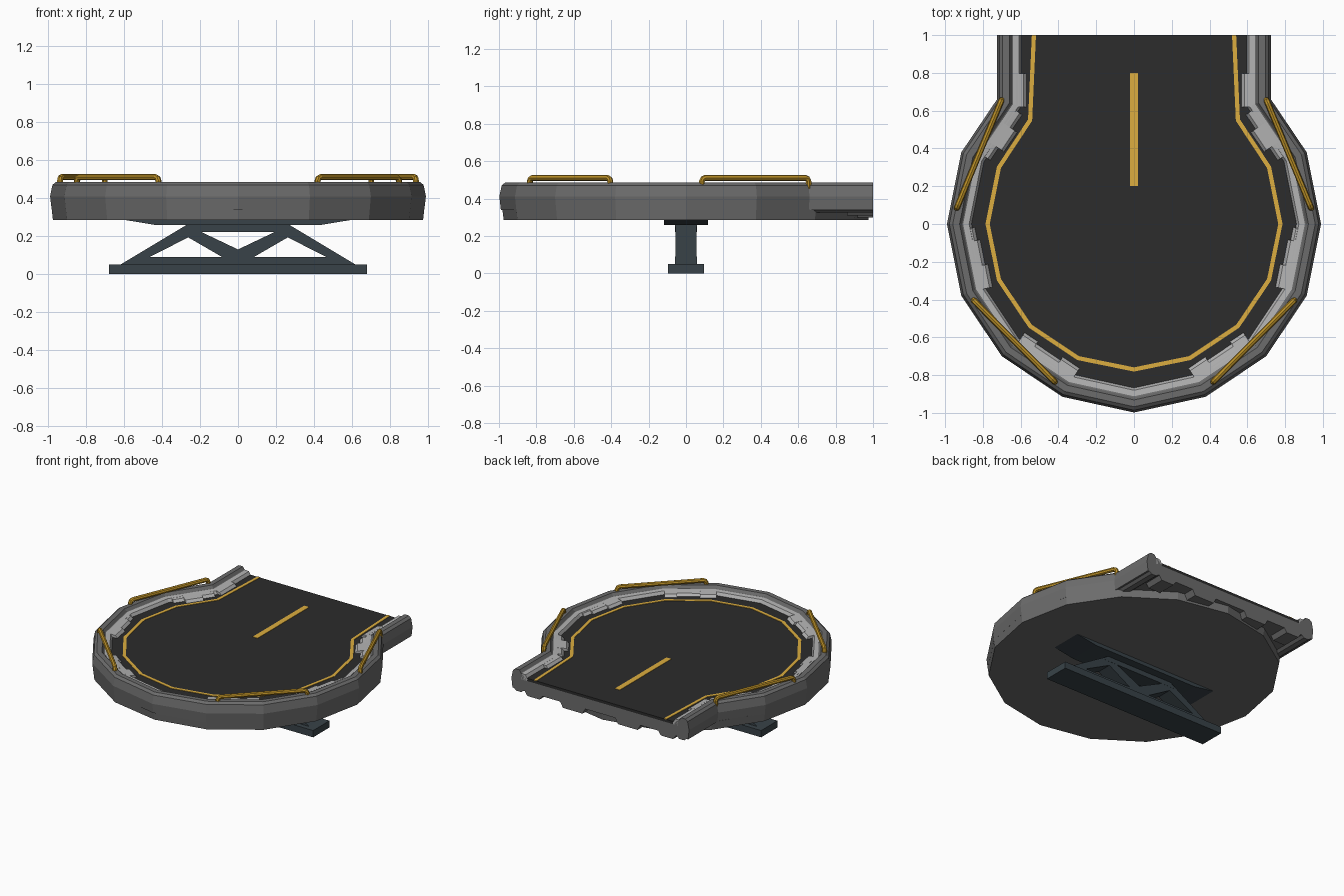
import bpy, bmesh, math
from mathutils import Vector

if "Cube" in bpy.data.objects:
    bpy.data.objects.remove(bpy.data.objects["Cube"])


def mat(name, *c):
    m = bpy.data.materials.new(name)
    m.diffuse_color = (*c, 1)
    m.use_nodes = True
    m.node_tree.nodes["Principled BSDF"].inputs["Base Color"].default_value = m.diffuse_color
    return m


GREY = mat("mid_grey", .15, .15, .15)
LIGHT = mat("light_grey", .45, .45, .45)
DARK = mat("asphalt", .025, .025, .025)
SLATE = mat("slate", .04, .055, .065)
YELLOW = mat("yellow", .72, .42, .05)
GOLD = mat("rail_yellow", .5, .28, .02)


def loft(name, rings, m, closed=False):
    """Skin matching rings of points; cap both ends unless closed."""
    bm = bmesh.new()
    vs = [[bm.verts.new(p) for p in r] for r in rings]
    n = len(vs[0])
    for a, b in zip(vs, vs[1:] + (vs[:1] if closed else [])):
        for i in range(n):
            bm.faces.new((a[i], a[(i + 1) % n], b[(i + 1) % n], b[i]))
    if not closed:
        bm.faces.new(vs[0])
        bm.faces.new(vs[-1])
    bmesh.ops.recalc_face_normals(bm, faces=bm.faces)
    me = bpy.data.meshes.new(name)
    bm.to_mesh(me)
    bm.free()
    me.materials.append(m)
    ob = bpy.data.objects.new(name, me)
    bpy.context.collection.objects.link(ob)
    return ob


def box(name, x0, x1, y0, y1, z0, z1, m):
    return loft(name, [[(x0, y0, z), (x1, y0, z), (x1, y1, z), (x0, y1, z)] for z in (z0, z1)], m)


def plate_y(name, pts, hy, m):
    """Extrude an x-z outline symmetrically along y."""
    return loft(name, [[(x, y, z) for x, z in pts] for y in (-hy, hy)], m)


def offset(path, d):
    """Offset an open path inward with mitred corners."""
    nrm = []
    for a, b in zip(path, path[1:]):
        t = (b - a).normalized()
        nrm.append(Vector((t.y, -t.x)))
    out = []
    for i, p in enumerate(path):
        a, b = nrm[max(i - 1, 0)], nrm[min(i, len(nrm) - 1)]
        out.append(p + (a + b) * d / (1 + a.dot(b)))
    return out


def sweep(name, path, prof, m):
    cols = [(offset(path, d), z) for d, z in prof]
    return loft(name, [[(c[i].x, c[i].y, z) for c, z in cols] for i in range(len(path))], m)


# Keyhole outline: 16-sided round with a straight road opening at the back
R = .99
right = [Vector((.725, 1)), Vector((.725, .66))]
right += [Vector((R * math.cos(math.radians(a)), R * math.sin(math.radians(a)))) for a in (22.5, 0, -22.5, -45, -67.5)]
path = right + [Vector((0, -.998))] + [Vector((-p.x, p.y)) for p in reversed(right)]

# Round lower body
loft("round_body", [[(r * math.cos(math.pi * i / 8), r * math.sin(math.pi * i / 8), z) for i in range(16)]
                    for r, z in ((.975, .285), (.982, .345))], GREY)

# Raised outer rim and the pale kerb inside it
sweep("outer_rim", path, [(.008, .34), (0, .41), (.012, .47), (.03, .485), (.065, .485),
                          (.078, .465), (.09, .46), (.12, .43), (.12, .34)], GREY)
sweep("kerb", path, [(.084, .42), (.084, .465), (.115, .462), (.13, .435), (.13, .42)], LIGHT)


# Wider stepped kerb pads, mirrored
def pads(seg, f0, f1, d):
    for s in (1, -1):
        a, b = path[seg], path[seg + 1]
        t = b - a
        n = Vector((t.y, -t.x)).normalized()
        rings = []
        for dd, z in ((.10, .464), (d - .02, .458), (d, .435), (.10, .435)):
            rings.append([((a + t * f + n * dd).x * s, (a + t * f + n * dd).y, z) for f in (f0, f1)])
        loft("kerb_pad", [[r[k] for r in rings] for k in (0, 1)], LIGHT)


for seg, f0, f1, d in ((0, .6, 1.12, .16), (1, -.02, .25, .16), (1, .25, .62, .19), (1, .62, .85, .155),
                       (3, .12, .3, .145), (3, .3, .65, .16), (3, .65, .97, .175),
                       (5, .08, .3, .175), (5, .3, .7, .16), (5, .7, .98, .18)):
    pads(seg, f0, f1, d)

# Asphalt deck and road base under it
deck = offset(path, .125)
loft("deck", [[(p.x, p.y, z) for p in deck] for z in (.42, .44)], DARK)
box("road_base", -.63, .63, .4, 1, .34, .421, GREY)

# Tapered teeth under the road end
for s in (1, -1):
    for x0, x1, zb, y0 in ((.12, .33, .30, .8), (.47, .62, .31, .86), (.62, .71, .325, .66)):
        loft("road_tooth", [[(s * (x0 - e), y0, z), (s * (x1 + e), y0, z), (s * (x1 + e), 1, z), (s * (x0 - e), 1, z)]
                            for e, z in ((-.025, zb), (0, .345))], GREY)

# Painted edge line and centre dash
half = [(.53, 1), (.55, .55), (.715, .3), (.775, 0), (.715, -.295), (.55, -.54), (.295, -.71)]
line = [Vector(p) for p in half] + [Vector((0, -.77))] + [Vector((-x, y)) for x, y in reversed(half)]
sweep("edge_line", line, [(-.011, .438), (-.011, .443), (.011, .443), (.011, .438)], YELLOW)
box("centre_dash", -.02, .02, .2, .8, .438, .443, YELLOW)


# Bent tube handrails
def handrail(a, b):
    a, b = Vector((*a, 0)), Vector((*b, 0))
    t = (b - a).normalized()
    up = Vector((0, 0, 1))
    side = t.cross(up)
    prof = [(0, .45), (0, .493), (.006, .505), (.018, .511)]
    c = [(a + t * u + up * z) for u, z in prof] + [(b - t * u + up * z) for u, z in reversed(prof)]
    rings = []
    for i, p in enumerate(c):
        tan = (c[min(i + 1, len(c) - 1)] - c[max(i - 1, 0)]).normalized()
        n = side.cross(tan)
        rings.append([p + .016 * (side * math.cos(k * math.pi / 4) + n * math.sin(k * math.pi / 4)) for k in range(8)])
    loft("handrail", rings, GOLD)


for s in (1, -1):
    handrail((s * .938, .085), (s * .702, .655))
    handrail((s * .848, -.405), (s * .42, -.835))

# Support: foot, trussed frame and top plate
box("support_foot", -.68, .68, -.095, .095, 0, .05, SLATE)
plate_y("top_plate", [(-.43, .258), (.43, .258), (.6, .286), (-.6, .286)], .118, SLATE)
plate_y("lower_chord", [(-.62, .048), (.62, .048), (.55, .09), (-.55, .09)], .058, SLATE)
plate_y("upper_chord", [(-.3, .222), (.3, .222), (.27, .26), (-.27, .26)], .058, SLATE)
for s in (1, -1):
    plate_y("outer_brace", [(s * .62, .05), (s * .27, .26), (s * .2, .225), (s * .47, .088)], .057, SLATE)
    plate_y("inner_brace", [(s * .2, .225), (s * .27, .198), (s * .08, .088), (0, .088), (0, .13)], .057, SLATE)
